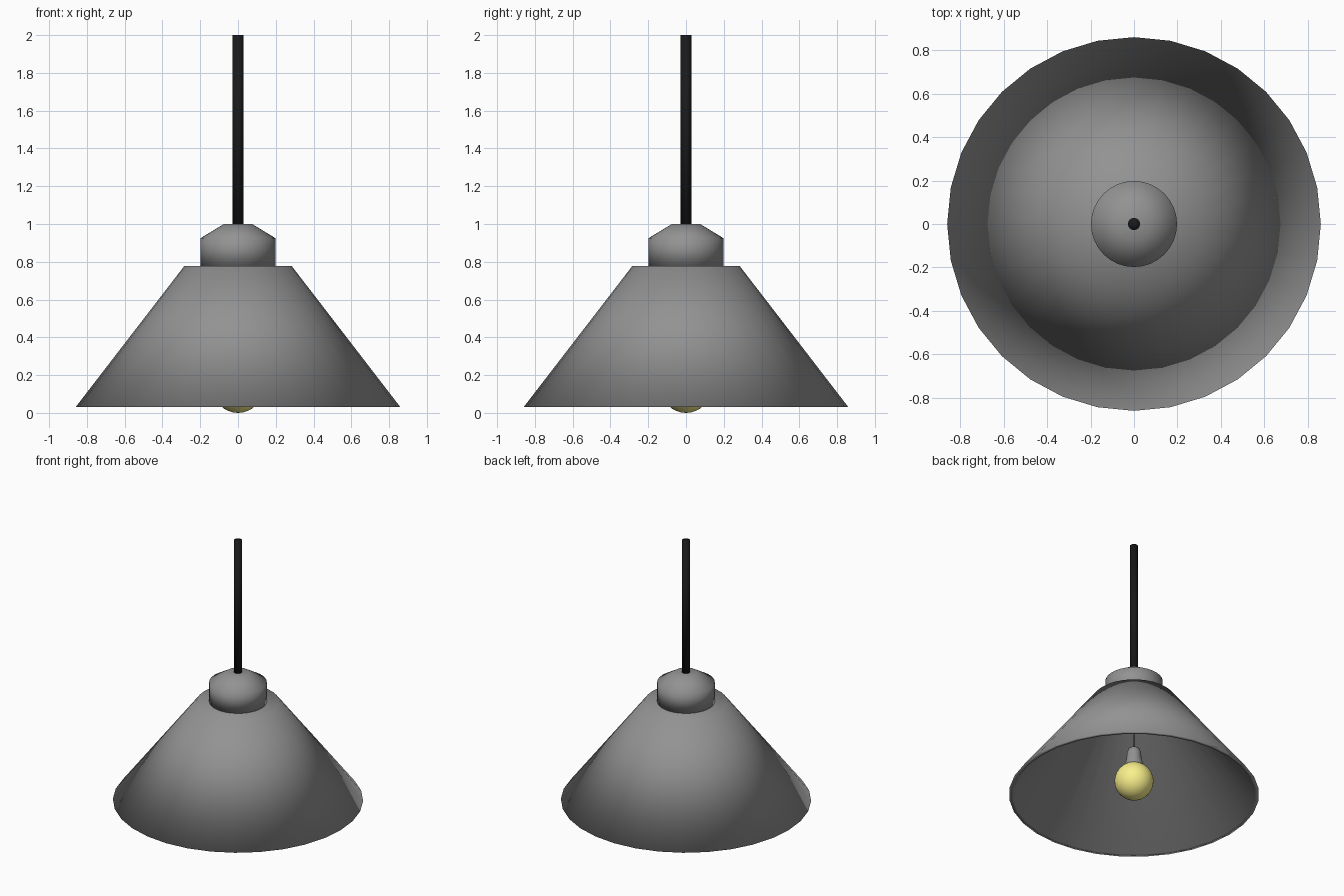
import bpy, bmesh, math

if "Cube" in bpy.data.objects:
    bpy.data.objects.remove(bpy.data.objects["Cube"])


def material(name, rgb):
    mat = bpy.data.materials.new(name)
    mat.diffuse_color = (*rgb, 1)
    mat.use_nodes = True
    mat.node_tree.nodes["Principled BSDF"].inputs["Base Color"].default_value = mat.diffuse_color
    return mat


def lathe(name, profile, sides=32, mat=None):
    """Turn (radius, z) points around z; radius 0 makes a pole."""
    bm = bmesh.new()
    rings = []
    for r, z in profile:
        if r == 0:
            rings.append([bm.verts.new((0, 0, z))])
        else:
            rings.append([bm.verts.new((r * math.cos(2 * math.pi * i / sides),
                                        r * math.sin(2 * math.pi * i / sides), z))
                          for i in range(sides)])
    for a, b in zip(rings, rings[1:]):
        for i in range(sides):
            j = (i + 1) % sides
            quad = [a[i % len(a)], a[j % len(a)], b[j % len(b)], b[i % len(b)]]
            bm.faces.new(list(dict.fromkeys(quad)))
    bmesh.ops.recalc_face_normals(bm, faces=bm.faces)
    for f in bm.faces:
        f.smooth = True
    mesh = bpy.data.meshes.new(name)
    bm.to_mesh(mesh)
    bm.free()
    if mat:
        mesh.materials.append(mat)
    obj = bpy.data.objects.new(name, mesh)
    bpy.context.collection.objects.link(obj)
    return obj


black = material("black", (0.01, 0.01, 0.01))
grey = material("dark_grey", (0.29, 0.29, 0.29))
yellow = material("warm_yellow", (0.95, 0.87, 0.26))

# Conical shade: thin shell, flat rim, closed top
lathe("shade", [(0, 0.778), (0.284, 0.778), (0.86, 0.03),
                (0.83, 0.03), (0.268, 0.755), (0, 0.755)], 32, grey)

# Cap on top of the shade
lathe("cap", [(0, 0.775), (0.198, 0.775), (0.198, 0.925), (0.075, 1.0), (0, 1.0)], 32, grey)

# Hanging rod
lathe("rod", [(0, 0.99), (0.028, 0.99), (0.028, 2.0), (0, 2.0)], 16, black)

# Thin wire inside the shade
lathe("wire", [(0, 0.37), (0.006, 0.37), (0.006, 0.77), (0, 0.77)], 8, grey)

# Bulb socket, flared at the bottom and rounded at the top
lathe("socket", [(0, 0.24), (0.068, 0.24), (0.066, 0.265), (0.052, 0.3),
                 (0.049, 0.355), (0.038, 0.385), (0.018, 0.4), (0, 0.403)], 32, grey)

# Round bulb
R, N = 0.134, 16
bulb = [(R * math.sin(math.pi * k / N) if 0 < k < N else 0,
         R - R * math.cos(math.pi * k / N)) for k in range(N + 1)]
lathe("bulb", bulb, 32, yellow)
